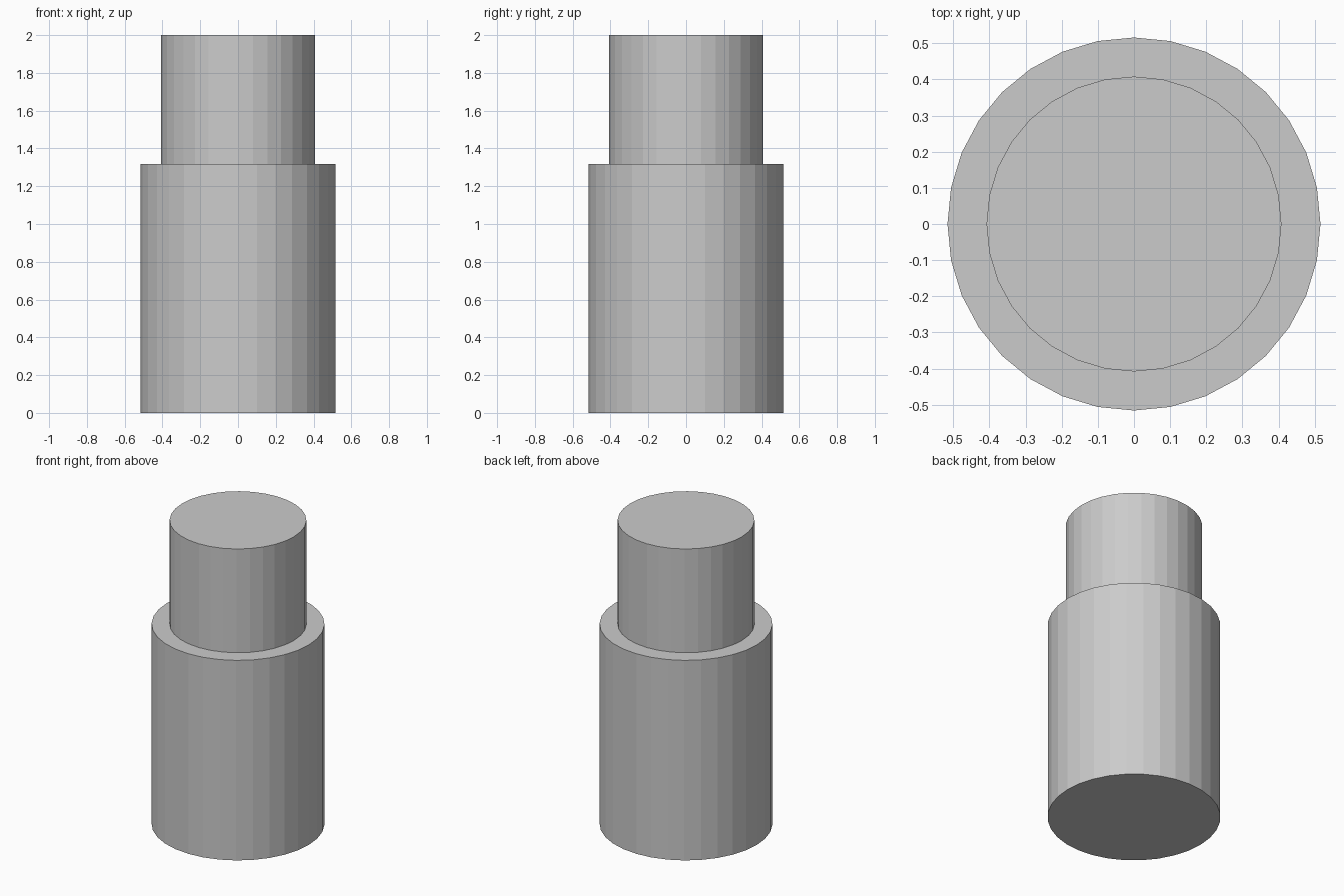
import bpy, bmesh
from mathutils import Matrix, Vector

if "Cube" in bpy.data.objects:
    bpy.data.objects.remove(bpy.data.objects["Cube"])

SIDES = 32
BASE_RADIUS, BASE_HEIGHT = 0.516, 1.317
NECK_RADIUS, TOTAL_HEIGHT = 0.408, 2.0

bm = bmesh.new()

# Wide lower cylinder standing on the ground
bmesh.ops.create_cone(bm, cap_ends=True, segments=SIDES,
                      radius1=BASE_RADIUS, radius2=BASE_RADIUS, depth=BASE_HEIGHT,
                      matrix=Matrix.Translation((0, 0, BASE_HEIGHT / 2)))


def extrude_cap(cap):
    """Extrude one cap face and return the new cap."""
    return bmesh.ops.extrude_discrete_faces(bm, faces=[cap])["faces"][0]


# Flat shoulder: new ring drawn in to the neck radius
cap = extrude_cap(max(bm.faces, key=lambda f: f.calc_center_median().z))
ratio = NECK_RADIUS / BASE_RADIUS
bmesh.ops.scale(bm, vec=(ratio, ratio, 1), verts=cap.verts[:])

# Narrow upper cylinder raised from the shoulder
cap = extrude_cap(cap)
bmesh.ops.translate(bm, vec=Vector((0, 0, TOTAL_HEIGHT - BASE_HEIGHT)), verts=cap.verts[:])

bmesh.ops.recalc_face_normals(bm, faces=bm.faces[:])
mesh = bpy.data.meshes.new("stepped_cylinder")
bm.to_mesh(mesh)
bm.free()
bpy.context.collection.objects.link(bpy.data.objects.new("stepped_cylinder", mesh))
